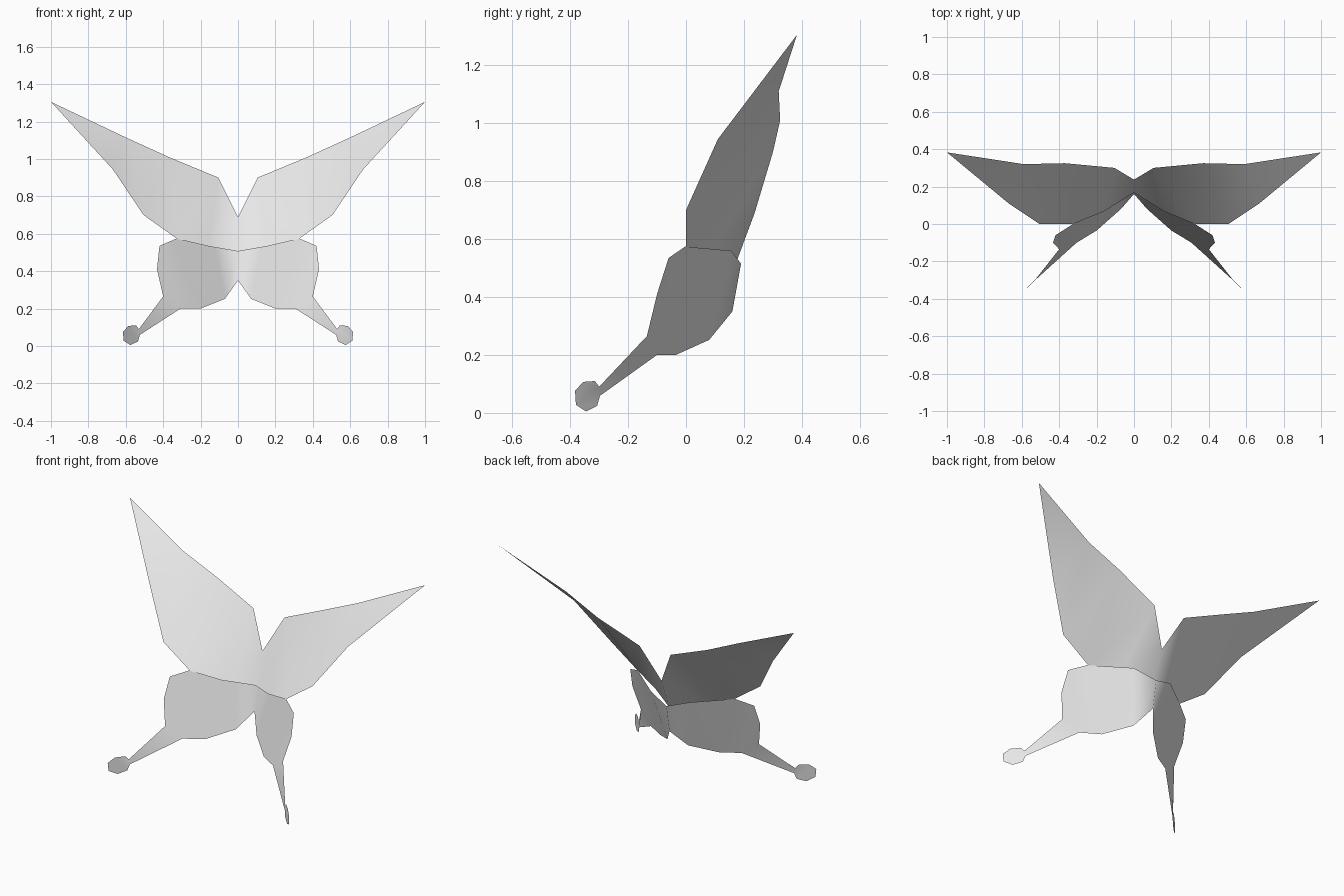
import bpy

if "Cube" in bpy.data.objects:
    bpy.data.objects.remove(bpy.data.objects["Cube"])

# One pale grey colour for all wings
pale = bpy.data.materials.new("pale_grey")
pale.diffuse_color = (0.8, 0.8, 0.8, 1.0)
pale.use_nodes = True
pale.node_tree.nodes["Principled BSDF"].inputs["Base Color"].default_value = pale.diffuse_color


def wing_pair(name, top, bottom, extra_faces=(), extra_points=()):
    """Sheet of strips between an upper and a lower edge, mirrored in x."""
    n = len(top)
    verts = list(top) + list(bottom) + list(extra_points)
    faces = [(i, n + i, n + i + 1, i + 1) for i in range(n - 1)]
    faces += list(extra_faces)
    mesh = bpy.data.meshes.new(name)
    mesh.from_pydata(verts, [], faces)
    mesh.materials.append(pale)
    mesh.shade_smooth()
    obj = bpy.data.objects.new(name, mesh)
    bpy.context.collection.objects.link(obj)
    mirror = obj.modifiers.new("mirror", 'MIRROR')
    mirror.use_clip = True
    mirror.merge_threshold = 0.001
    return obj


# Upper wings: centre line outwards, ending in a pointed tip
wing_pair(
    "upper_wings",
    top=[(0, 0.237, 0.69), (0.105, 0.30, 0.90), (0.37, 0.325, 1.01), (0.59, 0.32, 1.11)],
    bottom=[(0, 0.168, 0.505), (0.16, 0.068, 0.533), (0.325, 0, 0.572), (0.505, 0, 0.70)],
    extra_points=[(0.67, 0.11, 0.945), (1.0, 0.383, 1.305)],
    extra_faces=[(3, 7, 8), (3, 8, 9)],
)

# Lower wings: rounded body, narrow tail and an eight-sided tail end
tail_end = [(0.525, -0.297, 0.059), (0.535, -0.307, 0.024), (0.575, -0.345, 0.005),
            (0.612, -0.38, 0.028), (0.615, -0.383, 0.076), (0.586, -0.355, 0.107),
            (0.545, -0.314, 0.11), (0.53, -0.30, 0.09)]
wing_pair(
    "lower_wings",
    top=[(0, 0.19, 0.515), (0.13, 0.155, 0.56), (0.33, -0.003, 0.574),
         (0.42, -0.06, 0.535), (0.433, -0.10, 0.41)],
    bottom=[(0, 0.16, 0.35), (0.07, 0.08, 0.252), (0.20, -0.035, 0.20),
            (0.307, -0.10, 0.20), (0.40, -0.135, 0.265)],
    extra_points=tail_end,
    extra_faces=[(9, 8, 10, 17), tuple(range(10, 18))],
)
